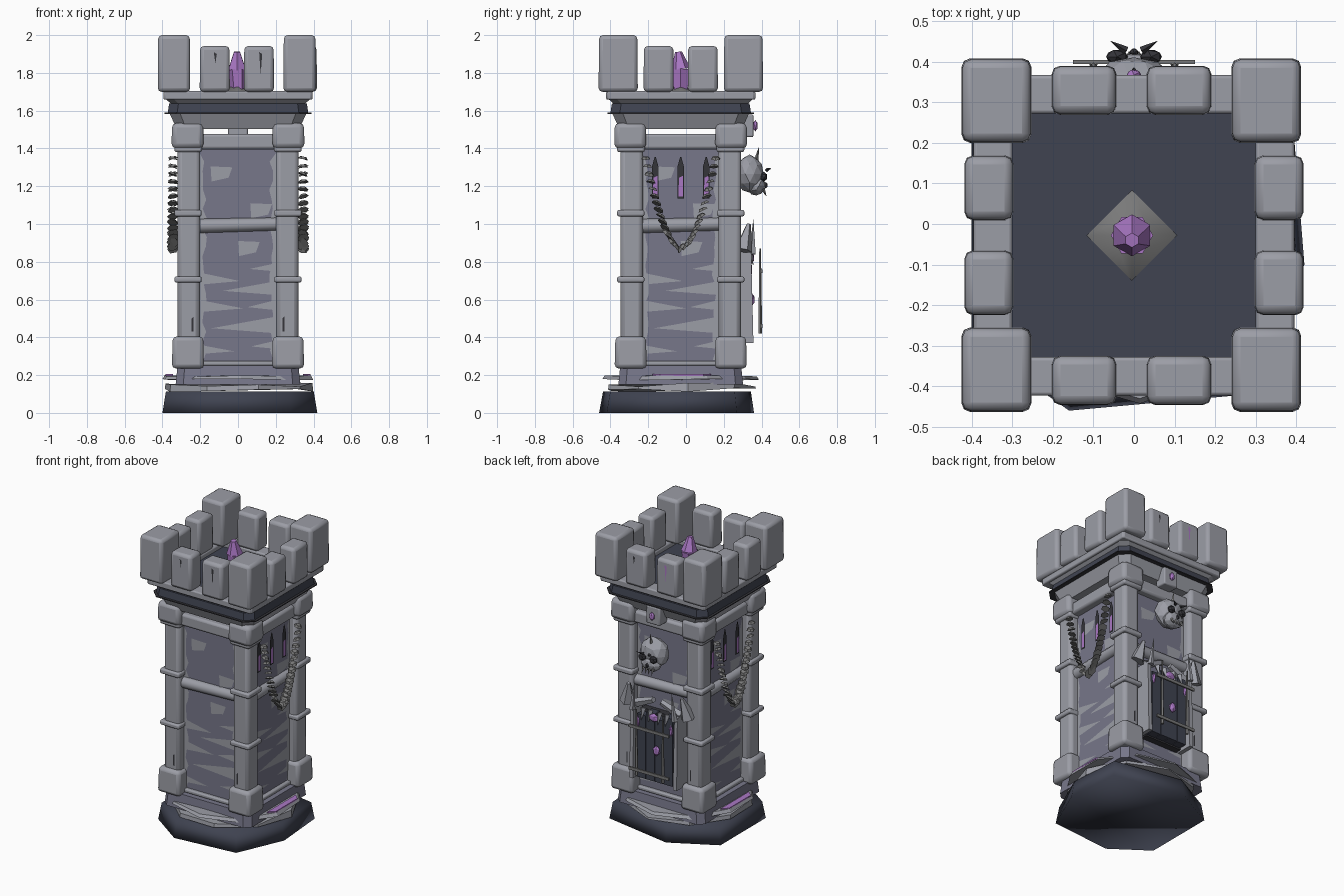
import bpy, bmesh, math, random
from math import sin, cos, pi
from mathutils import Matrix, Vector

random.seed(4)
if "Cube" in bpy.data.objects:
    bpy.data.objects.remove(bpy.data.objects["Cube"])


def material(name, *rgb):
    m = bpy.data.materials.new(name)
    m.use_nodes = True
    m.diffuse_color = (*rgb, 1)
    m.node_tree.nodes["Principled BSDF"].inputs["Base Color"].default_value = (*rgb, 1)
    return m


STONE = material("light stone", .33, .338, .38)
WALL = material("purple grey wall", .185, .185, .255)
DARK = material("dark slate", .05, .056, .082)
IRON = material("dark iron", .19, .19, .19)
BLACK = material("blackened wood", .035, .035, .042)
CRYSTAL = material("purple crystal", .4, .185, .55)

CENTRE = Matrix.Translation((0, -.028, 0))


def side(k):
    # local -y points outward from wall k: front, left, back, right
    return CENTRE @ Matrix.Rotation(k * pi / 2, 4, 'Z')


def finish(name, bm, mat, M=CENTRE, bevel=0, smooth=0):
    bmesh.ops.transform(bm, matrix=M, verts=bm.verts)
    bmesh.ops.recalc_face_normals(bm, faces=bm.faces)
    me = bpy.data.meshes.new(name)
    bm.to_mesh(me)
    bm.free()
    me.materials.append(mat)
    ob = bpy.data.objects.new(name, me)
    bpy.context.collection.objects.link(ob)
    if bevel:
        mod = ob.modifiers.new("bevel", 'BEVEL')
        mod.width, mod.segments = bevel, 2
    if bevel or smooth:
        bpy.ops.object.select_all(action='DESELECT')
        ob.select_set(True)
        bpy.context.view_layer.objects.active = ob
        bpy.ops.object.shade_smooth_by_angle(angle=math.radians(smooth or 50))
    return ob


def box(name, x, y, z, mat, M=CENTRE, bevel=0, top=1):
    # box from ranges; top scales the upper face
    bm = bmesh.new()
    bmesh.ops.create_cube(bm, size=1)
    size = Vector((x[1] - x[0], y[1] - y[0], z[1] - z[0]))
    mid = Vector((x[0] + x[1], y[0] + y[1], z[0] + z[1])) / 2
    for v in bm.verts:
        s = top if v.co.z > 0 else 1
        v.co = mid + Vector((v.co.x * size.x * s, v.co.y * size.y * s, v.co.z * size.z))
    return finish(name, bm, mat, M, bevel)


def cone(name, base, tip, r, mat, M=CENTRE, n=5, r2=0, smooth=0):
    base, tip = Vector(base), Vector(tip)
    bm = bmesh.new()
    bmesh.ops.create_cone(bm, cap_ends=True, segments=n, radius1=r, radius2=r2,
                          depth=(tip - base).length)
    rot = (tip - base).to_track_quat('Z', 'Y').to_matrix().to_4x4()
    return finish(name, bm, mat, M @ Matrix.Translation((base + tip) / 2) @ rot, 0, smooth)


def blob(name, c, s, mat, M=CENTRE, sub=1, rough=0):
    bm = bmesh.new()
    bmesh.ops.create_icosphere(bm, subdivisions=sub, radius=1)
    for v in bm.verts:
        v.co *= 1 + random.uniform(-rough, rough)
    return finish(name, bm, mat, M @ Matrix.Translation(c) @ Matrix.Diagonal((*s, 1)))


def plate(name, pts, d, mat, M):
    # flat patch on a wall, points are (across, height)
    bm = bmesh.new()
    bm.faces.new([bm.verts.new((u, -d, z)) for u, z in pts])
    ob = finish(name, bm, mat, M)
    if ob.data.polygons[0].normal.dot(M.to_3x3() @ Vector((0, -1, 0))) < 0:
        ob.data.flip_normals()


def layer(name, outline, z0, z1, mat, M, top=1, wobble=0, smooth=0):
    # prism from an outline, optionally flared and uneven
    bm = bmesh.new()
    low = [bm.verts.new((x, y, z0 + random.uniform(-wobble, wobble))) for x, y in outline]
    high = [bm.verts.new((x * top, y * top, z1 + random.uniform(-wobble, wobble))) for x, y in outline]
    bm.faces.new(low)
    bm.faces.new(high)
    for i in range(len(low)):
        j = i - 1
        bm.faces.new((low[j], low[i], high[i], high[j]))
    return finish(name, bm, mat, M, 0, smooth)


def ring(r, n, turn):
    return [(r * cos(turn + i * 2 * pi / n), r * sin(turn + i * 2 * pi / n)) for i in range(n)]


def cut_square(h, c):
    # square outline with cut corners
    pts = []
    for a, b in ((1, 1), (-1, 1), (-1, -1), (1, -1)):
        pair = [(a * h, b * (h - c)), (a * (h - c), b * h)]
        pts += pair if a * b > 0 else pair[::-1]
    return pts


# rocky foot
foot = [(.28, -.42), (.42, -.1), (.39, .27), (-.1, .36), (-.4, .2), (-.4, -.29), (-.16, -.46)]
layer("foot", foot, 0, .112, DARK, Matrix(), .955, 0, 120)
layer("lower_rock_layer", ring(.4, 9, .1), .12, .15, STONE, CENTRE, .99, .013)
layer("upper_rock_layer", ring(.415, 10, .35), .175, .197, STONE, CENTRE, .97, .006)
layer("plinth", cut_square(.33, .04), .15, .25, WALL, CENTRE, .97)
layer("wall_core", cut_square(.265, .01), .22, 1.475, WALL, CENTRE)

# crown of the tower
layer("cornice_lower", cut_square(.325, .05), 1.503, 1.583, STONE, CENTRE, 1.11)
layer("cornice_shadow_plate", cut_square(.388, .06), 1.583, 1.589, BLACK, CENTRE)
layer("cornice_band", cut_square(.372, .05), 1.589, 1.637, DARK, CENTRE, .98)
layer("cornice_upper", cut_square(.355, .04), 1.637, 1.662, STONE, CENTRE, 1.08)
layer("roof_floor", cut_square(.32, .01), 1.65, 1.672, DARK, CENTRE)

# corner merlons
for x in (-.425, .24):
    for y in (-.463, .2):
        box("corner_merlon", (x, x + .172), (y, y + .208), (1.7, 2), STONE, Matrix(), .02, .97)

for k in range(4):
    M = side(k)
    # corner pillars
    for name, a, b, z, t, bev in (
            ("pillar_foot", .18, .35, (.235, .405), .95, .022), ("pillar_shaft", .2, .32, (.38, 1.42), 1, .024),
            ("pillar_low_ring", .192, .337, (.69, .722), 1, .01), ("pillar_high_ring", .192, .337, (1.04, 1.075), 1, .01),
            ("pillar_collar", .19, .337, (1.38, 1.42), 1, .012), ("pillar_cap", .182, .352, (1.4, 1.535), .97, .025)):
        box(name, (a, b), (-b, -a), z, STONE, M, bev, t)
    # beams between pillars
    cone("middle_beam", (-.21, -.265, .99), (.21, -.265, 1.0), .038, STONE, M, 10, .034, 40)
    box("top_lintel", (-.21, .21), (-.315, -.25), (1.395, 1.477), STONE, M, .015)
    box("bottom_sill", (-.21, .21), (-.29, -.25), (.25, .275), STONE, M, .008)
    # parapet
    box("parapet_curb", (-.39, .39), (-.395, -.3), (1.658, 1.703), STONE, M, .008)
    for s in (-1, 1):
        x = s * .117 - .006 * cos(k * pi / 2)
        box("merlon", (x - .08, x + .08), (-.418, -.297), (1.7, 1.942), STONE, M, .02, .97)
        # ragged stone edging along the wall
        edge = [(s * .205, .28)]
        for i in range(22):
            edge.append((s * random.uniform(.165, .19), .28 + i * .05))
        plate("stone_edging", edge + [(s * .205, 1.38)], .267, STONE, M)
    # tapering stone wedges on the wall: height, thickness, side, length
    for z, h, s, l in ((.335, .045, -1, .17), (.465, .085, 1, .33), (.565, .06, -1, .22), (.57, .05, 1, .14),
                       (.66, .07, 1, .27), (.71, .06, -1, .2), (.77, .04, 1, .13), (.36, .04, 1, .12)):
        plate("stone_wedge", [(s * .19, z - h / 2), (s * .19, z + h / 2), (s * (.19 - l * .5), z + h * .15),
                              (s * (.19 - l), z - h * .2)], .268, STONE, M)
    for u, z in ((-.085, 1.265), (.125, 1.07), (.06, .87)):
        plate("stone_patch", [(u - .06, z + .04), (u + .055, z + .035), (u + .035, z - .02), (u - .055, z - .04)],
              .269, STONE, M)

# cracks on merlons and grooves on pillars, front and back
for k in (0, 2):
    for s in (-1, 1):
        c, h = s * .12, .035 + s * .015
        plate("merlon_crack", [(c - .008, 1.91), (c, 1.89 - 2 * h), (c + .008, 1.9)], .419,
              CRYSTAL if k + s == 3 else BLACK, side(k))
        g = s * .24
        plate("pillar_groove", [(g - .005, .43), (g + .005, .43), (g + .005, .51), (g - .005, .5)], .322, BLACK, side(k))

# glowing cracks, arrow slits and hanging chains on both flanks
for k in (1, 3):
    M = side(k)
    layer("foot_glow", [(-.15, -.345), (-.11, -.385), (.12, -.385), (.16, -.345)], .196, .205, CRYSTAL, M)
    for u in (-.135, 0, .135):
        plate("arrow_slit", [(u - .018, 1.135), (u + .018, 1.135), (u + .018, 1.3), (u + .003, 1.355),
                             (u - .003, 1.355), (u - .018, 1.3)], .274, BLACK, M)
        plate("slit_glow", [(u - .011, 1.145), (u + .011, 1.145), (u + .011, 1.255), (u - .01, 1.245)], .277, CRYSTAL, M)
    links = 31
    for i in range(links):
        t = 2 * i / (links - 1) - 1
        u, z = .185 * math.copysign(abs(t) ** .75, t), .875 + .475 * abs(t) ** 1.35
        r = .034 - .008 * abs(t)
        bm = bmesh.new()
        bmesh.ops.create_cone(bm, segments=6, radius1=r, radius2=r * .6, depth=.013, cap_ends=True)
        turn = Matrix.Rotation((1 - abs(t)) * math.copysign(1, -t), 4, 'Y') @ Matrix.Rotation(random.uniform(-.4, .4), 4, 'X')
        finish("chain_link", bm, IRON, M @ Matrix.Translation((u, -.345, z)) @ turn)

# gate on the back wall
B = side(2)
box("gate_recess", (-.14, .14), (-.31, -.26), (.37, .83), BLACK, B)
for i in range(4):
    u = -.102 + i * .068
    box("gate_plank", (u - .032, u + .032), (-.365, -.305), (.38, .81 + .03 * (i % 2)), DARK, B)
for z in (.45, .74):
    box("gate_strap", (-.15, .15), (-.432, -.422), (z, z + .02), IRON, B)
for u in (-.1, .1):
    cone("gate_bar", (u, -.42, .42), (u, -.42, .87), .011, IRON, B, 5, .005)
for s in (-1, 1):
    box("gate_post", (s * .165 - .014, s * .165 + .014), (-.385, -.265), (.37, .86), STONE, B, 0, .8)
    cone("gate_post_spike", (s * .16, -.38, .84), (s * .14, -.385, 1.03), .02, STONE, B)
    cone("gate_claw", (s * .23, -.33, .86), (s * .2, -.36, 1.0), .05, STONE, B, 5, .012)
    cone("gate_arch_stone", (s * .17, -.325, .86), (s * .03, -.335, .92), .03, STONE, B, 5, .02)
    for u in (.035, .09):
        cone("gate_fang", (s * u, -.36, .86), (s * u, -.385, .78), .02, STONE, B, 4)
    blob("gate_side_crystal", (s * .125, -.37, .76), (.012, .01, .04), CRYSTAL, B)
blob("gate_top_crystal", (0, -.375, .82), (.04, .016, .03), CRYSTAL, B)
blob("gate_lock_crystal", (.02, -.375, .6), (.026, .018, .036), CRYSTAL, B)

# skull trophy
blob("skull_cranium", (0, -.365, 1.265), (.1, .075, .1), STONE, B, 2, .04)
blob("skull_cheeks", (0, -.4, 1.205), (.072, .05, .055), STONE, B, 2, .04)
for s in (-1, 1):
    blob("skull_eye", (s * .042, -.44, 1.25), (.03, .02, .027), BLACK, B)
    cone("skull_brow", (s * .02, -.455, 1.285), (s * .06, -.48, 1.295), .011, BLACK, B, 4)
    for u in (.012, .036):
        cone("skull_tooth", (s * u, -.435, 1.185), (s * u, -.455, 1.145), .011, IRON, B, 4)
blob("skull_nose", (0, -.45, 1.205), (.012, .012, .018), BLACK, B)
cone("skull_spike", (0, -.4, 1.34), (0, -.415, 1.41), .012, IRON, B, 4)

# keystone with a gem
box("keystone", (-.052, .052), (-.385, -.3), (1.46, 1.58), STONE, B, .008)
blob("keystone_gem", (0, -.395, 1.52), (.02, .015, .03), CRYSTAL, B)

# crystal on the roof
cone("crystal_mount", (-.005, 0, 1.665), (-.005, 0, 1.725), .12, IRON, CENTRE, 4, .045, 120)
cone("crystal_shaft", (0, 0, 1.7), (-.005, 0, 1.82), .04, CRYSTAL, CENTRE, 6, .052)
cone("crystal_tip", (-.005, 0, 1.82), (-.005, -.012, 1.912), .052, CRYSTAL, CENTRE, 6, .018)
